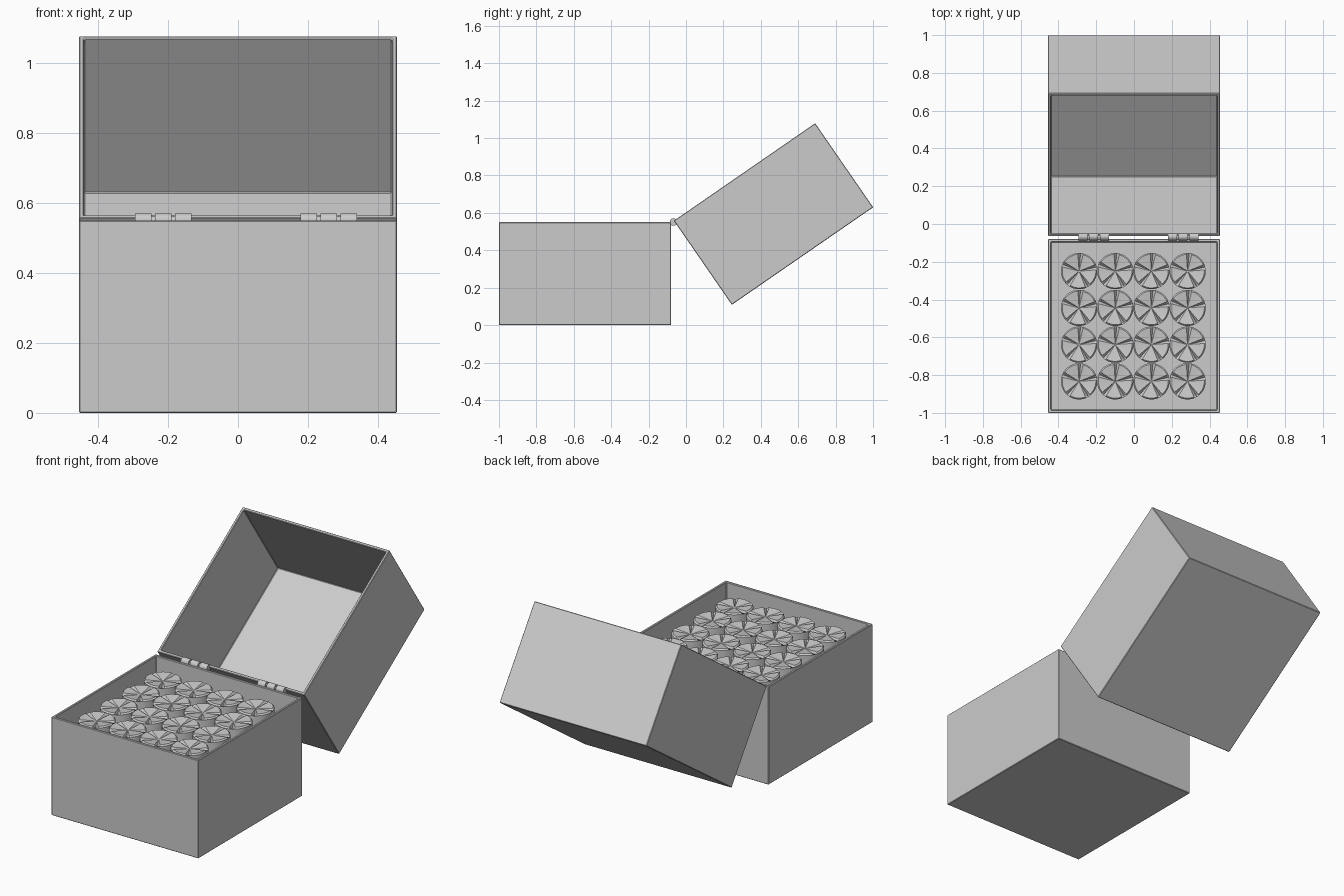
import bpy, bmesh
from math import sin, cos, pi, radians

if "Cube" in bpy.data.objects:
    bpy.data.objects.remove(bpy.data.objects["Cube"])

W, WALL, FLOOR = 0.91, 0.021, 0.01


def finish(bm, name):
    bmesh.ops.recalc_face_normals(bm, faces=bm.faces)
    me = bpy.data.meshes.new(name)
    bm.to_mesh(me)
    bm.free()
    ob = bpy.data.objects.new(name, me)
    bpy.context.collection.objects.link(ob)
    return ob


def open_box(name, y0, y1, z0, z1):
    """Hollow tray open at +z with a fine edge bevel."""
    bm = bmesh.new()
    bmesh.ops.create_cube(bm, size=1)
    for v in bm.verts:
        v.co = (v.co.x * W, y0 + (v.co.y + 0.5) * (y1 - y0), z0 + (v.co.z + 0.5) * (z1 - z0))
    top = max(bm.faces, key=lambda f: f.calc_center_median().z)
    bmesh.ops.inset_region(bm, faces=[top], thickness=WALL)
    res = bmesh.ops.extrude_face_region(bm, geom=[top])
    for v in [g for g in res["geom"] if isinstance(g, bmesh.types.BMVert)]:
        v.co.z = z0 + FLOOR
    if top.is_valid:
        bmesh.ops.delete(bm, geom=[top], context='FACES')
    ob = finish(bm, name)
    bev = ob.modifiers.new("edge_bevel", 'BEVEL')
    bev.width = 0.003
    bev.segments = 1
    return ob


# Base and open lid
open_box("base_box", -1.0, -0.08, 0.0, 0.55)
lid = open_box("lid", 0.0, 0.918, -0.546, 0.0)
lid.location = (0, -0.065, 0.558)
lid.rotation_euler.x = radians(34.6)


# Cartridge with a folded five-point crimp on top
def cartridge_mesh():
    n, bm = 40, bmesh.new()
    rings = []
    for r, z, dip in ((0.096, FLOOR, 0), (0.096, 0.511, 0), (0.089, 0.518, 0.018)):
        ring = []
        for k in range(n):
            a = 2 * pi * k / n + radians(85)
            ring.append(bm.verts.new((r * cos(a), r * sin(a), z - (dip if k % 8 == 0 else 0))))
        rings.append(ring)
    centre = bm.verts.new((0, 0, 0.506))
    bm.faces.new(rings[0])
    for k in range(n):
        j = (k + 1) % n
        for lo, hi in zip(rings, rings[1:]):
            f = bm.faces.new((lo[k], lo[j], hi[j], hi[k]))
            f.smooth = lo is rings[0]
        bm.faces.new((rings[2][k], rings[2][j], centre))
    return finish(bm, "cartridge")


first = cartridge_mesh()
for i in range(4):
    for j in range(4):
        ob = first
        if i or j:
            ob = bpy.data.objects.new("cartridge", first.data)
            bpy.context.collection.objects.link(ob)
        ob.location = (-0.291 + 0.1915 * i, -0.833 + 0.1945 * j, 0)


# Hinge knuckles and pins lying along x
def rod(name, x, length, r):
    bpy.ops.mesh.primitive_cylinder_add(vertices=24, radius=r, depth=length,
                                        location=(x, -0.067, 0.551), rotation=(0, pi / 2, 0))
    bpy.context.object.name = name
    bpy.ops.object.shade_smooth_by_angle()


for cx in (-0.214, 0.26):
    rod("hinge_pin", cx, 0.15, 0.011)
    for k in (-1, 0, 1):
        rod("hinge_knuckle", cx + 0.057 * k, 0.047, 0.02)
